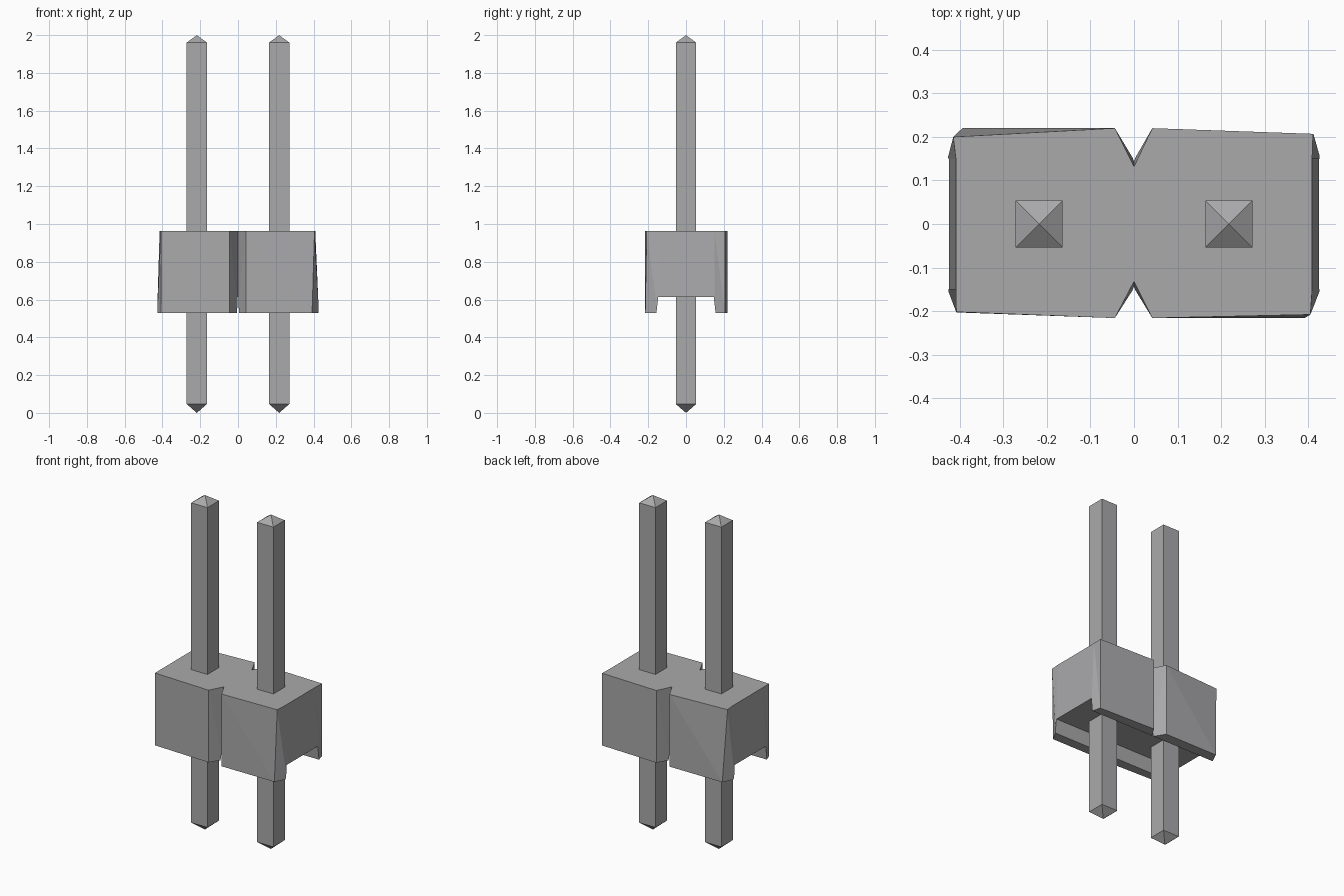
import bpy
import bmesh

cube = bpy.data.objects.get("Cube")
if cube:
    bpy.data.objects.remove(cube)

grey = bpy.data.materials.new("plain_grey")
grey.use_nodes = True
colour = (0.4, 0.4, 0.41, 1)
grey.diffuse_color = colour
grey.node_tree.nodes["Principled BSDF"].inputs["Base Color"].default_value = colour


def finish(name, bm):
    bmesh.ops.recalc_face_normals(bm, faces=bm.faces)
    mesh = bpy.data.meshes.new(name)
    bm.to_mesh(mesh)
    bm.free()
    mesh.materials.append(grey)
    obj = bpy.data.objects.new(name, mesh)
    bpy.context.collection.objects.link(obj)
    return obj


def loft(name, lower, upper):
    """Join two matching rings of 3D points into a closed solid."""
    bm = bmesh.new()
    a = [bm.verts.new(p) for p in lower]
    b = [bm.verts.new(p) for p in upper]
    bm.faces.new(a)
    bm.faces.new(b)
    n = len(a)
    for i in range(n):
        j = (i + 1) % n
        bm.faces.new((a[i], a[j], b[j], b[i]))
    bmesh.ops.recalc_face_normals(bm, faces=bm.faces)
    bmesh.ops.triangulate(bm, faces=bm.faces)
    return finish(name, bm)


def outline(corners, end_x, tip, z):
    """Notched block outline, counter-clockwise from the right end."""
    fr, br, bl, fl = corners
    pts = [(end_x, -0.15), (end_x, 0.15), br,
           (0.042, 0.22), (0, tip), (-0.044, 0.22), bl,
           (-end_x, 0.15), (-end_x, -0.15), fl,
           (-0.044, -0.216), (0, -tip), (0.042, -0.216), fr]
    return [(x, y, z) for x, y in pts]


# Housing: slightly tapered block with a notch at the front and back
lower = outline([(0.392, -0.216), (0.412, 0.207), (-0.394, 0.22), (-0.408, -0.203)],
                0.428, 0.147, 0.53)
upper = outline([(0.405, -0.208), (0.411, 0.207), (-0.415, 0.2), (-0.408, -0.202)],
                0.409, 0.132, 0.962)
housing = loft("housing", lower, upper)

# Channel along the underside
section = [(-0.16, 0.5), (0.16, 0.5), (0.147, 0.613), (-0.147, 0.613)]
cutter = loft("channel_cutter",
              [(-1, y, z) for y, z in section], [(1, y, z) for y, z in section])
cut = housing.modifiers.new("channel", "BOOLEAN")
cut.operation = "DIFFERENCE"
cut.solver = "EXACT"
cut.object = cutter
cutter.hide_render = True
cutter.hide_set(True)

# Square pins with pyramid tips
for side, x in (("right", -0.218), ("left", 0.218)):
    bm = bmesh.new()
    rings = []
    for z in (0.047, 1.96):
        rings.append([bm.verts.new((x + sx * 0.054, sy * 0.054, z))
                      for sx, sy in ((-1, -1), (1, -1), (1, 1), (-1, 1))])
    tips = [bm.verts.new((x, 0, z)) for z in (0, 2)]
    for i in range(4):
        j = (i + 1) % 4
        bm.faces.new((rings[0][i], rings[0][j], rings[1][j], rings[1][i]))
        for ring, tip in zip(rings, tips):
            bm.faces.new((ring[i], ring[j], tip))
    finish(side + "_pin", bm)
